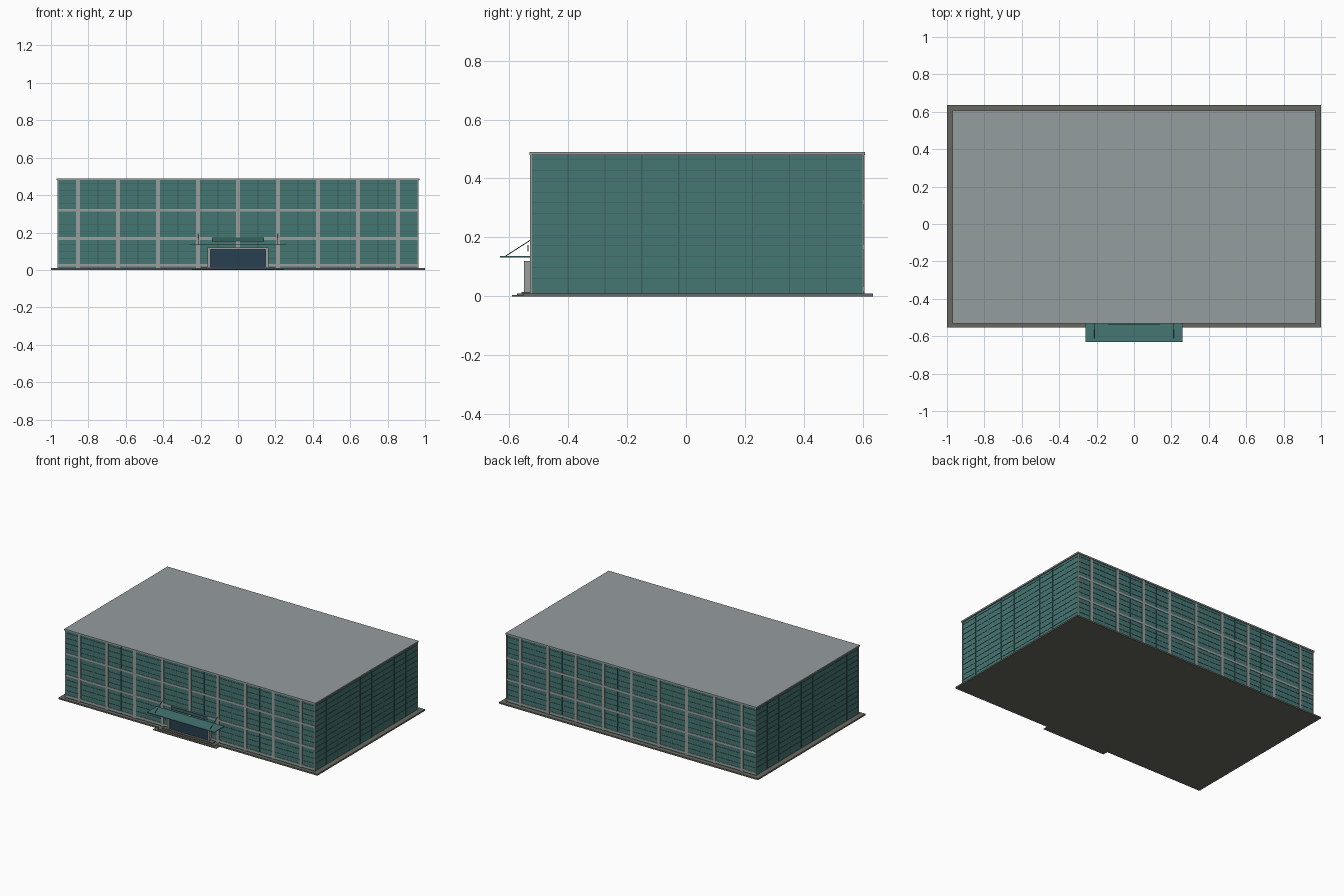
import bpy, math
from mathutils import Vector

if "Cube" in bpy.data.objects:
    bpy.data.objects.remove(bpy.data.objects["Cube"])


def material(name, rgb):
    m = bpy.data.materials.new(name)
    m.diffuse_color = (*rgb, 1)
    m.use_nodes = True
    m.node_tree.nodes["Principled BSDF"].inputs["Base Color"].default_value = m.diffuse_color
    return m


GLASS = material("teal_glass", (0.06, 0.18, 0.17))
FRAME = material("dark_teal_frame", (0.04, 0.12, 0.115))
PAVING = material("paving", (0.14, 0.14, 0.12))
DOOR = material("dark_door_glass", (0.02, 0.05, 0.08))
ROOF = material("roof_grey", (0.30, 0.34, 0.35))
TRIM = material("trim_grey", (0.32, 0.35, 0.34))


def boxes(name, spans, mat):
    """One object made of boxes given as (x0, x1, y0, y1, z0, z1)."""
    verts, faces = [], []
    for x0, x1, y0, y1, z0, z1 in spans:
        b = len(verts)
        verts += [(x, y, z) for z in (z0, z1)
                  for x, y in ((x0, y0), (x1, y0), (x1, y1), (x0, y1))]
        faces += [[b + i for i in f] for f in
                  ((3, 2, 1, 0), (4, 5, 6, 7), (0, 1, 5, 4),
                   (1, 2, 6, 5), (2, 3, 7, 6), (3, 0, 4, 7))]
    me = bpy.data.meshes.new(name)
    me.from_pydata(verts, [], faces)
    me.materials.append(mat)
    ob = bpy.data.objects.new(name, me)
    bpy.context.collection.objects.link(ob)
    return ob


# main dimensions
W, YF, YB, TOP = 0.962, -0.526, 0.602, 0.48
Z0 = 0.01
T = 0.008

# ground slab, floors and roof
boxes("ground_slab", [(-1, 1, -0.553, 0.635, 0, Z0)], PAVING)
boxes("upper_floors", [(-W + T, W - T, YF + T, YB - T, z - 0.005, z + 0.005)
                       for z in (0.165, 0.32)], TRIM)
boxes("roof_slab", [(-0.97, 0.97, YF - 0.006, YB + 0.006, TOP, 0.49)], ROOF)

# glazed walls
boxes("glass_walls", [
    (-W, W, YF, YF + T, Z0, TOP), (-W, W, YB - T, YB, Z0, TOP),
    (-W, -W + T, YF + T, YB - T, Z0, TOP), (W - T, W, YF + T, YB - T, Z0, TOP)], GLASS)


def on_long_walls(name, rects, depth, mat):
    """Raised rectangles (x0, x1, z0, z1) on the front and back walls."""
    spans = []
    for x0, x1, z0, z1 in rects:
        spans += [(x0, x1, YF - depth, YF + 0.001, z0, z1),
                  (x0, x1, YB - 0.001, YB + depth, z0, z1)]
    boxes(name, spans, mat)


def on_short_walls(name, rects, depth, mat):
    """Raised rectangles (y0, y1, z0, z1) on both end walls."""
    spans = []
    for y0, y1, z0, z1 in rects:
        spans += [(W - 0.001, W + depth, y0, y1, z0, z1),
                  (-W - depth, -W + 0.001, y0, y1, z0, z1)]
    boxes(name, spans, mat)


# grey columns and storey bands on the long walls
columns = [i * 0.214 for i in range(-4, 5)]
on_long_walls("columns", [(x - 0.01, x + 0.01, Z0, TOP) for x in columns], 0.004, TRIM)
on_long_walls("storey_bands", [(-W, W, z - 0.007, z + 0.007)
                               for z in (0.025, 0.168, 0.32)], 0.0035, TRIM)
boxes("corner_posts", [(sx * W - 0.003, sx * W + 0.003, y - 0.003, y + 0.003, Z0, TOP)
                       for sx in (-1, 1) for y in (YF, YB)], TRIM)

# thin mullions and transoms
rows = [0.025 + 0.0365 * i for i in range(1, 13)]
half_bays = [i * 0.214 + 0.107 for i in range(-4, 4)]
on_long_walls("long_wall_mullions", [(x - 0.002, x + 0.002, Z0, TOP)
                                     for x in half_bays], 0.002, FRAME)
on_long_walls("long_wall_transoms", [(-W, W, z - 0.001, z + 0.001)
                                     for z in rows], 0.002, FRAME)
step = (YB - YF) / 9
on_short_walls("end_wall_mullions", [(YF + i * step - 0.002, YF + i * step + 0.002, Z0, TOP)
                                     for i in range(1, 9)], 0.002, FRAME)
on_short_walls("end_wall_transoms", [(YF, YB, z - 0.001, z + 0.001)
                                     for z in rows], 0.002, FRAME)

# entrance porch: frame, doors and their bars
boxes("porch_frame", [
    (-0.162, -0.148, -0.55, YF, Z0, 0.12), (0.148, 0.162, -0.55, YF, Z0, 0.12),
    (-0.148, 0.148, -0.55, YF, 0.108, 0.12)], TRIM)
boxes("entrance_doors", [(-0.148, 0.148, -0.54, YF, Z0, 0.108)], DOOR)

# shallow entrance steps
boxes("entrance_steps", [(-0.245 + 0.025 * i, 0.245 - 0.025 * i,
                          -0.59 + 0.016 * i, YF, 0.005 * i, 0.005 * (i + 1))
                         for i in range(3)], PAVING)

# canopy with plain panel above it
boxes("canopy", [(-0.26, 0.26, -0.632, YF, 0.132, 0.137)], GLASS)
boxes("plain_panel", [(-0.14, 0.14, -0.538, -0.534, 0.152, 0.174)], FRAME)

# canopy tie rods
for x in (-0.213, 0.213):
    a, b = Vector((x, YF, 0.192)), Vector((x, -0.612, 0.137))
    bpy.ops.mesh.primitive_cylinder_add(vertices=8, radius=0.0015,
                                        depth=(b - a).length, location=(a + b) / 2)
    rod = bpy.context.object
    rod.name = "canopy_tie_rod"
    rod.rotation_euler = (b - a).to_track_quat('Z', 'Y').to_euler()
    rod.data.materials.append(FRAME)
